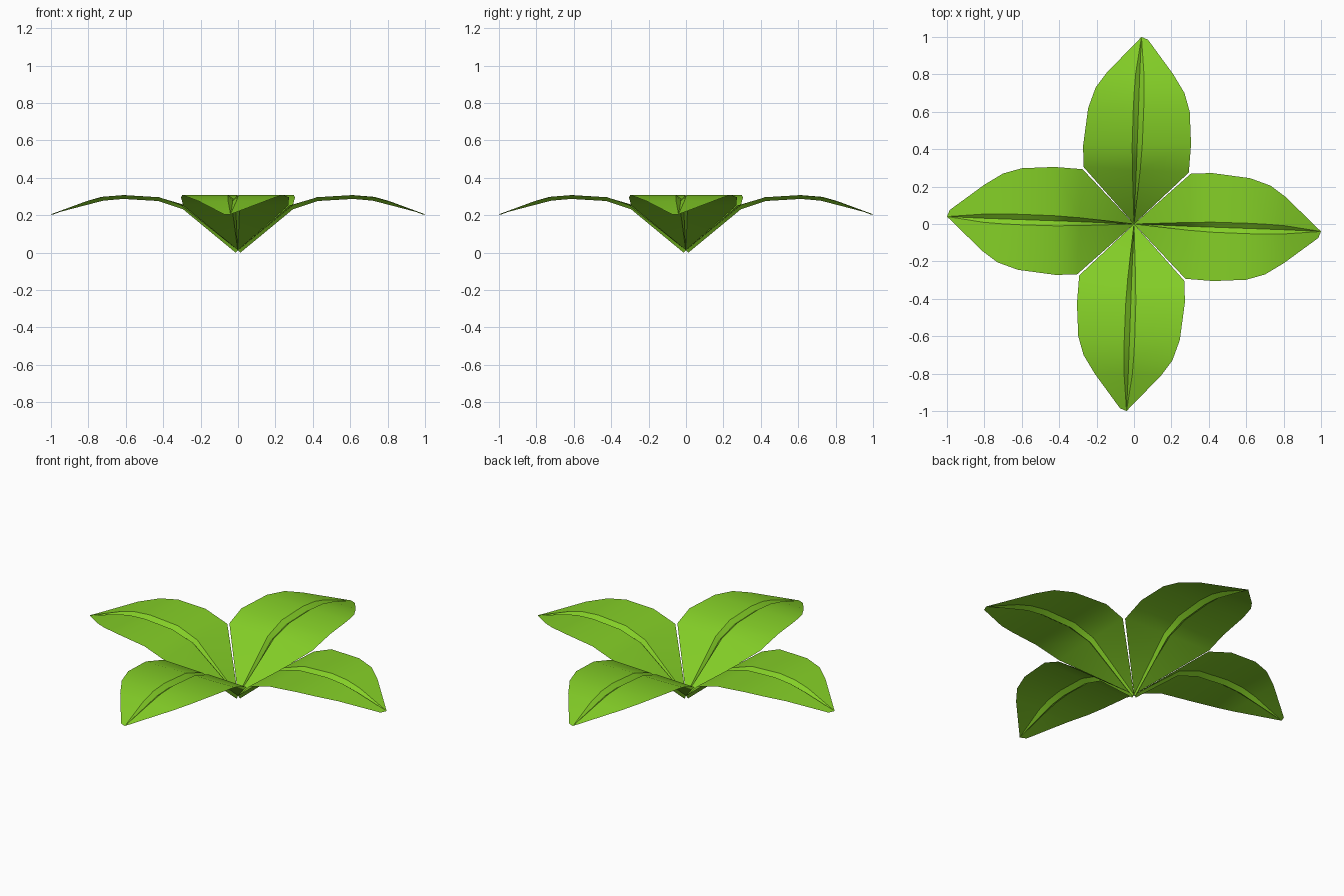
import bpy, bmesh, math
from mathutils import Matrix

if "Cube" in bpy.data.objects:
    bpy.data.objects.remove(bpy.data.objects["Cube"])

green = bpy.data.materials.new("leaf green")
green.diffuse_color = (0.23, 0.62, 0.02, 1)
green.use_nodes = True
green.node_tree.nodes["Principled BSDF"].inputs["Base Color"].default_value = green.diffuse_color

# One leaf along +x: left edge (x, y), right edge (x, y), height, half width of midrib groove
ROWS = [
    (0.0, 0.0, 0.0, 0.0, 0.013, 0.0),
    (0.305, 0.27, 0.275, -0.293, 0.252, 0.021),
    (0.42, 0.272, 0.425, -0.305, 0.296, 0.027),
    (0.62, 0.245, 0.60, -0.298, 0.307, 0.028),
    (0.73, 0.205, 0.70, -0.27, 0.298, 0.026),
    (0.81, 0.145, 0.80, -0.21, 0.275, 0.022),
    (1.0, -0.04, 0.985, -0.075, 0.205, 0.0),
]
DEPTH = 0.02


def make_leaf(name, angle):
    bm = bmesh.new()
    grid = []
    last = len(ROWS) - 1
    for i, (lx, ly, rx, ry, z, w) in enumerate(ROWS):
        x = (lx + rx) / 2
        c = -0.036 * x - 0.002 * (i > 0)
        # the groove runs lower than the blade, and fades out at the tip
        if i == 0:
            mid = (0.013, 0, 0)
        elif i == last:
            x, c = lx, ly
            mid = (x, c, z)
        else:
            mid = (x + 0.004, c, z - DEPTH)
        pts = [(lx, ly, z), (x, c + w, z), mid, (x, c - w, z), (rx, ry, z)]
        grid.append([bm.verts.new(p) for p in pts])
    for a, b in zip(grid, grid[1:]):
        for j in range(4):
            bm.faces.new((a[j], a[j + 1], b[j + 1], b[j]))
    bmesh.ops.remove_doubles(bm, verts=bm.verts, dist=0.0005)
    bmesh.ops.recalc_face_normals(bm, faces=bm.faces)
    if sum(f.normal.z for f in bm.faces) < 0:
        bmesh.ops.reverse_faces(bm, faces=bm.faces)
    bm.transform(Matrix.Rotation(angle, 4, 'Z'))
    me = bpy.data.meshes.new(name)
    bm.to_mesh(me)
    bm.free()
    me.materials.append(green)
    ob = bpy.data.objects.new(name, me)
    bpy.context.collection.objects.link(ob)
    # smooth along the blade, crisp at the groove
    bpy.ops.object.select_all(action='DESELECT')
    ob.select_set(True)
    bpy.context.view_layer.objects.active = ob
    bpy.ops.object.shade_smooth_by_angle(angle=math.radians(30))


# Four leaves around the centre
for k, side in enumerate(("right", "back", "left", "front")):
    make_leaf("leaf_" + side, k * math.pi / 2)
